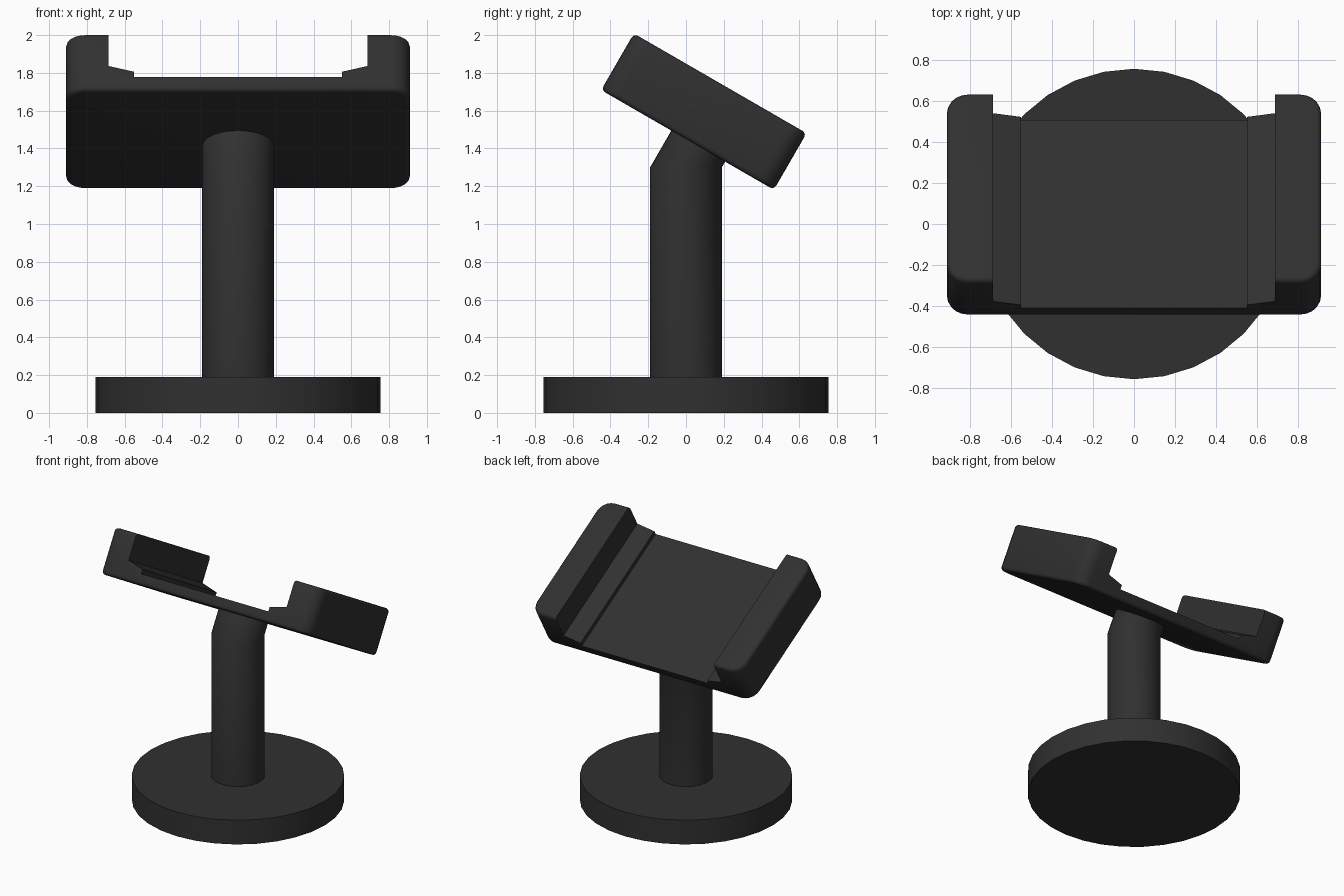
import bpy, bmesh
from math import cos, sin, pi, radians
from mathutils import Vector, Matrix

if "Cube" in bpy.data.objects:
    bpy.data.objects.remove(bpy.data.objects["Cube"])

TILT = radians(30)
AXIS = Vector((0, sin(TILT), cos(TILT)))      # tray normal
TRAY = Vector((0, 0.008, 1.445))              # centre of tray underside

dark = bpy.data.materials.new("dark_plastic")
dark.diffuse_color = (0.03, 0.03, 0.03, 1)
dark.use_nodes = True
dark.node_tree.nodes["Principled BSDF"].inputs["Base Color"].default_value = dark.diffuse_color


def make(name, bm):
    bmesh.ops.recalc_face_normals(bm, faces=bm.faces)
    mesh = bpy.data.meshes.new(name)
    bm.to_mesh(mesh)
    bm.free()
    obj = bpy.data.objects.new(name, mesh)
    bpy.context.collection.objects.link(obj)
    mesh.materials.append(dark)
    return obj


def smooth(obj):
    bpy.ops.object.select_all(action='DESELECT')
    obj.select_set(True)
    bpy.context.view_layer.objects.active = obj
    bpy.ops.object.shade_smooth_by_angle(angle=radians(35))


def loft(name, rings):
    bm = bmesh.new()
    loops = [[bm.verts.new(p) for p in ring] for ring in rings]
    n = len(loops[0])
    for a, b in zip(loops, loops[1:]):
        for i in range(n):
            j = (i + 1) % n
            bm.faces.new((a[i], a[j], b[j], b[i]))
    bm.faces.new(loops[0])
    bm.faces.new(loops[-1])
    return make(name, bm)


def circle(r, z, n=32):
    return [Vector((r * cos(2 * pi * i / n), r * sin(2 * pi * i / n), z)) for i in range(n)]


# Round foot
smooth(loft("base", [circle(0.755, 0), circle(0.755, 0.19)]))

# Post, bent at the top so it meets the tray squarely
bend = circle(0.19, 1.30)
top = [p + AXIS * ((TRAY - p).dot(AXIS) + 0.02) for p in bend]
smooth(loft("post", [circle(0.19, 0.18), bend, top]))

# Tray block: rounded plan corners, then softened outer rims
W, L, H = 0.91, 0.528, 0.346
bm = bmesh.new()
bmesh.ops.create_cube(bm, size=1, matrix=Matrix.Translation((0, 0, H / 2))
                      @ Matrix.Diagonal((2 * W, 2 * L, H, 1)))
upright = [e for e in bm.edges if abs(e.verts[0].co.z - e.verts[1].co.z) > 0.1]
bmesh.ops.bevel(bm, geom=upright, offset=0.1, segments=5, profile=0.5, affect='EDGES')
rims = [e for e in bm.edges if abs(e.verts[0].co.z - e.verts[1].co.z) < 1e-4]
bmesh.ops.bevel(bm, geom=rims, offset=0.025, segments=3, profile=0.5, affect='EDGES')
tray = make("tray", bm)

# Channel between the side grips, with a sloped step on each side
half = [(0.55, 0.08), (0.55, 0.112), (0.685, 0.147), (0.685, 0.6)]
outline = [(-x, z) for x, z in reversed(half)] + half
cutter = loft("channel_cutter", [[Vector((x, y, z)) for x, z in outline] for y in (-1, 1)])
cutter.hide_render = True
cut = tray.modifiers.new("channel", 'BOOLEAN')
cut.operation = 'DIFFERENCE'
cut.solver = 'EXACT'
cut.object = cutter
bpy.context.view_layer.objects.active = tray
bpy.ops.object.modifier_apply(modifier=cut.name)
bpy.data.objects.remove(cutter)

# Tilt the tray onto the post
tray.data.transform(Matrix.Translation(TRAY) @ Matrix.Rotation(-TILT, 4, 'X'))
smooth(tray)
